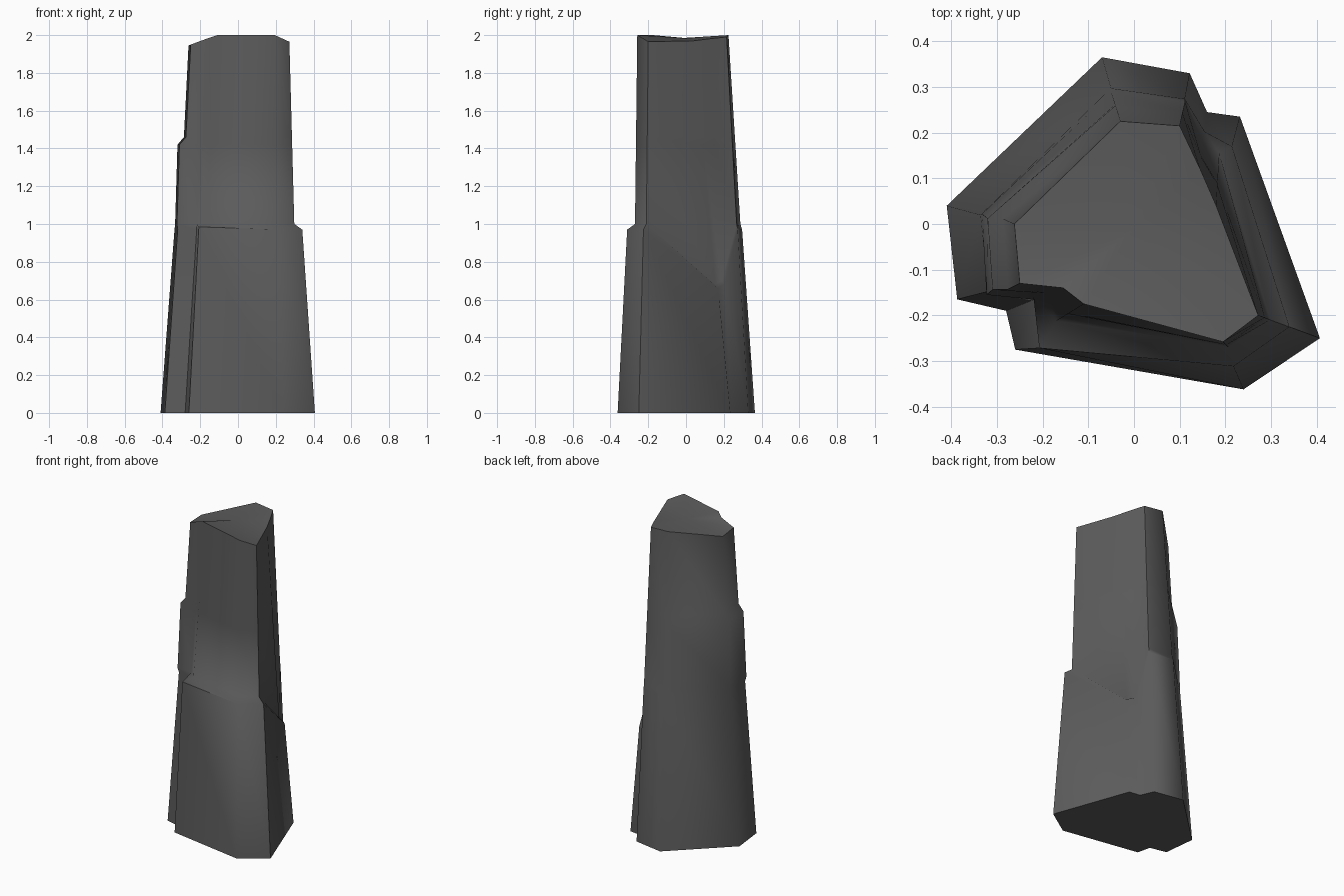
import bpy, bmesh, math
from mathutils import Vector as V

if "Cube" in bpy.data.objects:
    bpy.data.objects.remove(bpy.data.objects["Cube"])

# corners of the pillar in order: base outline, foot of the inner core, crown rim
base = [(-.07, .365), (.122, .33), (.16, .245), (.232, .235), (.407, -.25),
        (.24, -.362), (-.26, -.275), (-.28, -.19), (-.387, -.165), (-.41, .04)]
core = [(-.05, .288, 1), (.112, .268, 1), (.147, .19, .7), (.187, .155, .68), (.298, -.21, 1),
        (.207, -.27, 1), (-.17, -.212, 1), (-.22, -.16, 1), (-.323, -.155, 1), (-.333, .022, 1)]
rim = [(-.03, .225, 2), (.1, .215, 1.99), (.145, .12, 1.98), (.18, .04, 1.97), (.272, -.2, 1.965),
       (.195, -.258, 2), (-.11, -.175, 2), (-.155, -.14, 1.985), (-.25, -.13, 1.95), (-.262, 0, 1.945)]
FRONT_LEFT, LEFT = 6, (8, 9)


def at_height(a, b, z):
    return a.lerp(b, (z - a.z) / (b.z - a.z))


def column(i):
    foot, mid, top = V((*base[i], 0)), V(core[i]), V(rim[i])
    # lower slab tapers towards the rim and stops in a ledge around the core
    slab = at_height(foot, top, mid.z * .97)
    if i == FRONT_LEFT:
        slab += V((-.02, -.045, .015))
    # upper ledge juts out only on the left side
    low, high = at_height(mid, top, 1.42), at_height(mid, top, 1.46)
    if i in LEFT:
        low.x -= .019
        high.x += .012
    return [foot, slab, mid, low, high, top]


# rock pillar: loft the columns, then close the base and crown
bm = bmesh.new()
cols = [[bm.verts.new(p) for p in column(i)] for i in range(len(base))]
crown = bm.verts.new((0, -.01, 1.985))
for a, b in zip(cols, cols[1:] + cols[:1]):
    for k in range(len(a) - 1):
        bm.faces.new((a[k], b[k], b[k + 1], a[k + 1]))
    bm.faces.new((a[-1], b[-1], crown))
bm.faces.new([c[0] for c in cols])
bmesh.ops.recalc_face_normals(bm, faces=bm.faces)
mesh = bpy.data.meshes.new("rock_pillar")
bm.to_mesh(mesh)
bm.free()

# dark stone
stone = bpy.data.materials.new("dark grey stone")
stone.diffuse_color = (.105, .105, .105, 1)
stone.use_nodes = True
stone.node_tree.nodes["Principled BSDF"].inputs["Base Color"].default_value = stone.diffuse_color
mesh.materials.append(stone)

pillar = bpy.data.objects.new("rock_pillar", mesh)
bpy.context.collection.objects.link(pillar)
bpy.context.view_layer.objects.active = pillar
pillar.select_set(True)
bpy.ops.object.shade_smooth_by_angle(angle=math.radians(60))
